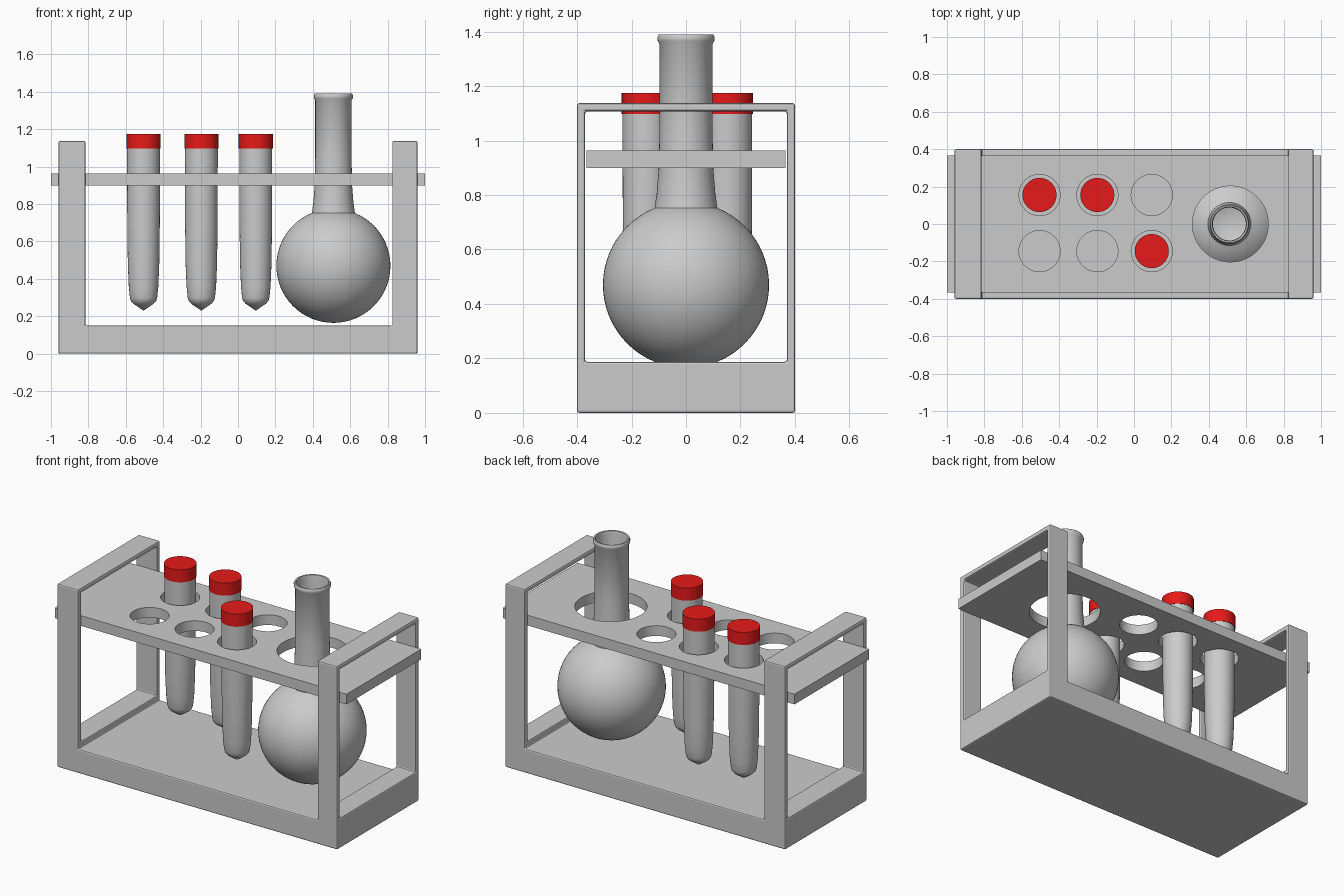
import bpy, bmesh, math

if "Cube" in bpy.data.objects:
    bpy.data.objects.remove(bpy.data.objects["Cube"])

def add_object(name, bm):
    bmesh.ops.recalc_face_normals(bm, faces=bm.faces)
    me = bpy.data.meshes.new(name)
    bm.to_mesh(me)
    bm.free()
    ob = bpy.data.objects.new(name, me)
    bpy.context.collection.objects.link(ob)
    return ob

def select(ob):
    bpy.ops.object.select_all(action='DESELECT')
    ob.select_set(True)
    bpy.context.view_layer.objects.active = ob

def add_box(bm, lo, hi):
    vs = bmesh.ops.create_cube(bm, size=1)['verts']
    for v in vs:
        v.co = [(a + b) / 2 + c * (b - a) for a, b, c in zip(lo, hi, v.co)]

def lathe(name, profile, loc, steps=48):
    bm = bmesh.new()
    vs = [bm.verts.new((r, 0, z)) for r, z in profile]
    es = [bm.edges.new(p) for p in zip(vs, vs[1:])]
    bmesh.ops.spin(bm, geom=vs + es, cent=(0, 0, 0), axis=(0, 0, 1),
                   angle=2 * math.pi, steps=steps, use_duplicate=False)
    bmesh.ops.remove_doubles(bm, verts=bm.verts, dist=1e-4)
    ob = add_object(name, bm)
    ob.location = loc
    select(ob)
    bpy.ops.object.shade_smooth_by_angle(angle=math.radians(35))
    return ob

def cut(ob, cutter):
    m = ob.modifiers.new("cut", 'BOOLEAN')
    m.operation = 'DIFFERENCE'
    m.solver = 'EXACT'
    m.object = cutter
    select(ob)
    bpy.ops.object.modifier_apply(modifier=m.name)
    bpy.data.objects.remove(cutter)

# Frame: U profile run front to back, with a window cut through both ends
outline = [(-0.96, 0), (0.96, 0), (0.96, 1.137), (0.825, 1.137), (0.825, 0.15),
           (-0.815, 0.15), (-0.815, 1.137), (-0.96, 1.137)]
bm = bmesh.new()
face = bm.faces.new([bm.verts.new((x, -0.4, z)) for x, z in outline])
ext = bmesh.ops.extrude_face_region(bm, geom=[face])['geom']
bmesh.ops.translate(bm, vec=(0, 0.8, 0),
                    verts=[g for g in ext if isinstance(g, bmesh.types.BMVert)])
frame = add_object("rack_frame", bm)
bm = bmesh.new()
add_box(bm, (-1.2, -0.37, 0.187), (1.2, 0.37, 1.107))
cut(frame, add_object("window_cutter", bm))
bev = frame.modifiers.new("bevel", 'BEVEL')
bev.width = 0.008
bev.segments = 2
bev.limit_method = 'ANGLE'

# Shelf with tube holes and one large flask hole
bm = bmesh.new()
add_box(bm, (-1, -0.366, 0.9), (1, 0.366, 0.963))
shelf = add_object("shelf", bm)
columns, rows = (-0.505, -0.196, 0.095), (0.155, -0.145)
holes = [(x, y, 0.11) for x in columns for y in rows] + [(0.515, 0, 0.203)]
bm = bmesh.new()
for x, y, r in holes:
    vs = bmesh.ops.create_cone(bm, cap_ends=True, segments=48, radius1=r,
                               radius2=r, depth=0.4)['verts']
    bmesh.ops.translate(bm, verts=vs, vec=(x, y, 0.93))
cut(shelf, add_object("hole_cutter", bm))
select(shelf)
bpy.ops.object.shade_smooth_by_angle(angle=math.radians(30))

# Test tubes with red caps
red = bpy.data.materials.new("cap_red")
red.diffuse_color = (0.8, 0.01, 0.01, 1)
red.use_nodes = True
red.node_tree.nodes["Principled BSDF"].inputs["Base Color"].default_value = red.diffuse_color
tube = [(0, 0.23), (0.055, 0.268), (0.068, 0.283), (0.073, 0.3), (0.079, 0.36),
        (0.084, 0.48), (0.087, 0.7), (0.088, 1.1)]
cap = [(0, 1.097), (0.091, 1.097), (0.091, 1.175), (0, 1.175)]
for i, (c, r) in enumerate([(0, 0), (1, 0), (2, 1)]):
    loc = (columns[c], rows[r], 0)
    lathe(f"test_tube_{i + 1}", tube, loc)
    lathe(f"tube_cap_{i + 1}", cap, loc).data.materials.append(red)

# Round flask: thin double wall, open neck and rolled lip
def bulb(radius, neck, n=28):
    end = math.pi - math.asin(neck / radius)
    return [(radius * math.sin(end * k / n), 0.47 - radius * math.cos(end * k / n))
            for k in range(n + 1)]

outer = bulb(0.305, 0.115) + [(0.107, 0.81), (0.1, 0.9), (0.097, 1.05), (0.097, 1.355),
                              (0.104, 1.365), (0.105, 1.38), (0.1, 1.39)]
inner = [(0.092, 1.388), (0.088, 1.37), (0.088, 1.0), (0.092, 0.88)] + bulb(0.295, 0.105)[::-1]
lathe("flask", outer + inner, (0.51, 0, 0), 64)
